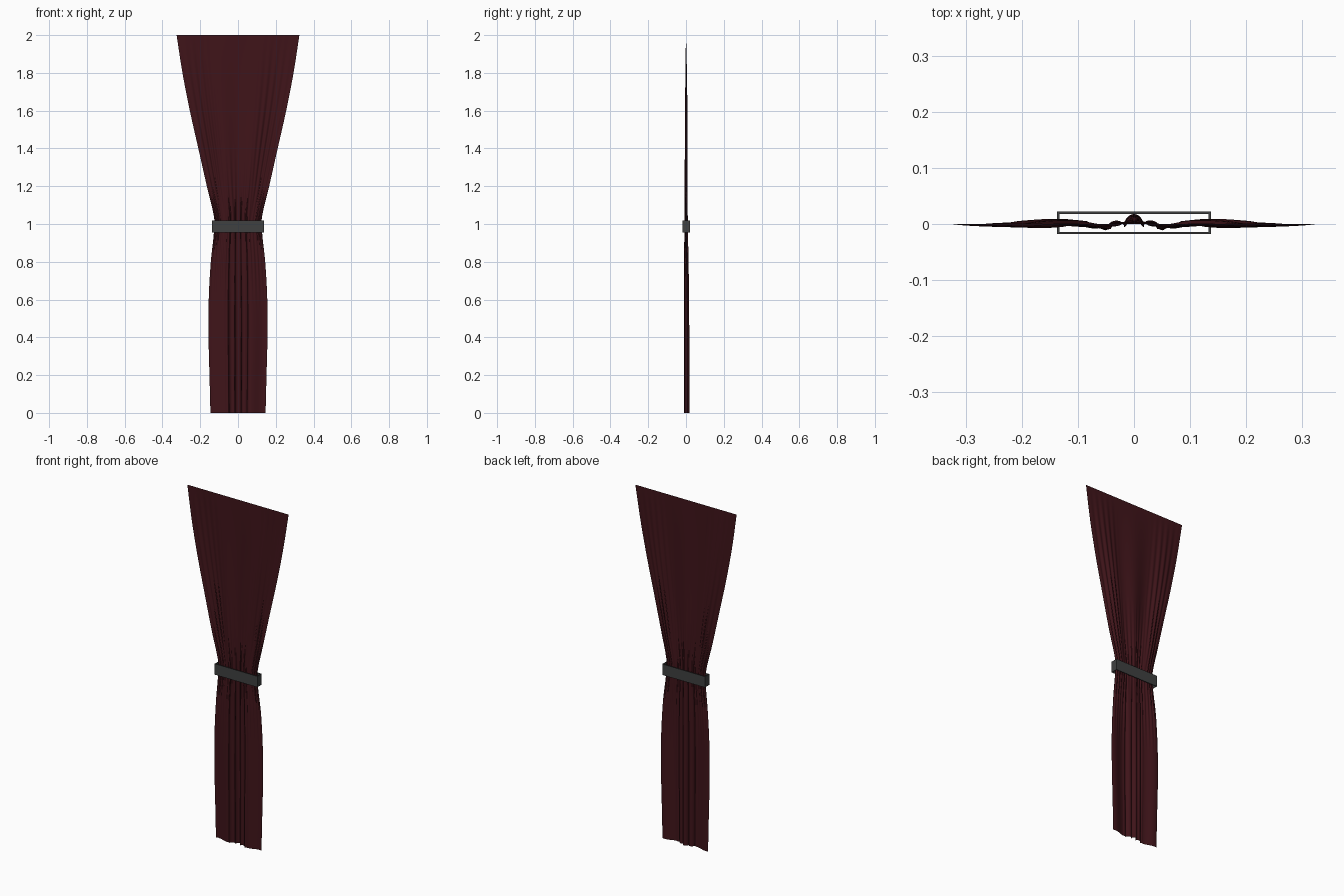
import bpy, bmesh
from math import sin, cos, pi

if "Cube" in bpy.data.objects:
    bpy.data.objects.remove(bpy.data.objects["Cube"])


def interp(table, z):
    # smooth (Catmull-Rom) lookup in a list of (z, value) pairs
    n = len(table)
    for i in range(n - 1):
        (z0, a), (z1, b) = table[i], table[i + 1]
        if z <= z1:
            p, q = table[max(i - 1, 0)], table[min(i + 2, n - 1)]
            h, t = z1 - z0, (z - z0) / (z1 - z0)
            ma = (b - p[1]) / (z1 - p[0]) * h
            mb = (q[1] - a) / (q[0] - z0) * h
            return ((2*t**3 - 3*t*t + 1) * a + (t**3 - 2*t*t + t) * ma
                    + (3*t*t - 2*t**3) * b + (t**3 - t*t) * mb)
    return table[-1][1]


def material(name, rgb):
    m = bpy.data.materials.new(name)
    m.diffuse_color = (*rgb, 1)
    m.use_nodes = True
    m.node_tree.nodes["Principled BSDF"].inputs["Base Color"].default_value = m.diffuse_color
    return m


def make_object(name, bm, mat):
    me = bpy.data.meshes.new(name)
    bm.to_mesh(me)
    bm.free()
    ob = bpy.data.objects.new(name, me)
    bpy.context.collection.objects.link(ob)
    me.materials.append(mat)
    return ob


red = material("dark_red_cloth", (0.05, 0.007, 0.010))
grey = material("charcoal", (0.05, 0.052, 0.052))

# Half width and fold depth along the height
WIDTH = [(0, .146), (.2, .151), (.4, .156), (.6, .155), (.8, .144), (.95, .128),
         (1.03, .126), (1.2, .165), (1.4, .210), (1.6, .255), (1.8, .294), (2, .325)]
DEPTH = [(0, .018), (.4, .018), (.8, .014), (.93, .011), (1.03, .010),
         (1.3, .010), (1.5, .009), (1.75, .006), (1.9, .003), (2, 0)]


def cloth_point(u, z):
    w, d, a = interp(WIDTH, z), interp(DEPTH, z), abs(u)
    # tight pleats in the middle below the tie, gathered sides above it
    k = min(max((z - .75) / .5, 0), 1)
    k = k * k * (3 - 2 * k)
    centre = max(0, 1 - (a / .45) ** 2)
    low = .45 * cos(pi * (2.1 * a + .1)) + .55 * centre * cos(pi * 9 * a + .6 * u)
    side = max(0, 1 - ((a - .68) / .32) ** 2)
    high = .6 * cos(pi * 3 * a) + .4 * side * cos(pi * 17 * a)
    near = max(0, 1 - abs(z - 1) / .45)
    y = d * ((1 - k) * low + k * high) + .003 * near * sin(pi * 16 * a)
    # pull the pleats sideways so the folds lean over
    lean = .007 * (1 - k) * centre * sin(pi * 9 * u)
    return (w * u + lean, y, z)


# Curtain sheet
NU, NZ = 160, 80
bm = bmesh.new()
grid = [[bm.verts.new(cloth_point(2 * i / NU - 1, 2 * j / NZ)) for i in range(NU + 1)]
        for j in range(NZ + 1)]
for r0, r1 in zip(grid, grid[1:]):
    for i in range(NU):
        bm.faces.new((r0[i], r0[i + 1], r1[i + 1], r1[i]))
for f in bm.faces:
    f.smooth = True
make_object("curtain", bm, red)

# Tie band: open rectangular sleeve with thin walls
bm = bmesh.new()
rings = []
for inset, z in ((0, .955), (0, 1.018), (.004, 1.018), (.004, .955)):
    x, y = .137 - inset, .020 - inset
    rings.append([bm.verts.new((sx * x, sy * y + .002, z))
                  for sx, sy in ((-1, -1), (1, -1), (1, 1), (-1, 1))])
for a, b in zip(rings, rings[1:] + rings[:1]):
    for i in range(4):
        j = (i + 1) % 4
        bm.faces.new((a[i], a[j], b[j], b[i]))
bmesh.ops.recalc_face_normals(bm, faces=bm.faces)
make_object("tie_band", bm, grey)
